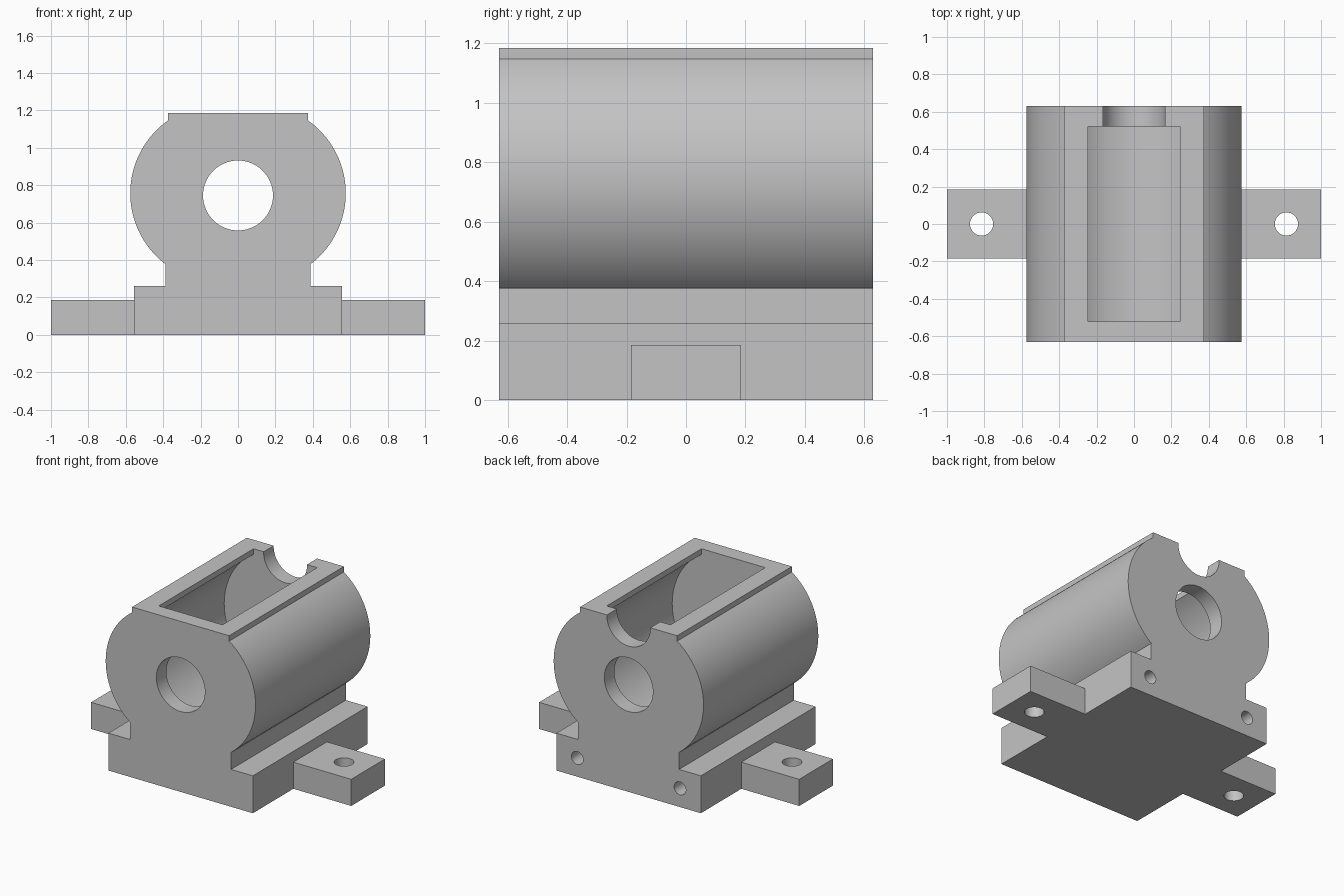
import bpy, bmesh
from math import sin, cos, asin, pi
from mathutils import Matrix, Vector

cube = bpy.data.objects.get("Cube")
if cube:
    bpy.data.objects.remove(cube, do_unlink=True)

grey = bpy.data.materials.new("machined grey")
grey.use_nodes = True
colour = (0.55, 0.55, 0.55, 1)
grey.diffuse_color = colour
grey.node_tree.nodes["Principled BSDF"].inputs["Base Color"].default_value = colour


def finish(name, bm):
    bmesh.ops.recalc_face_normals(bm, faces=bm.faces)
    mesh = bpy.data.meshes.new(name)
    bm.to_mesh(mesh)
    bm.free()
    mesh.materials.append(grey)
    obj = bpy.data.objects.new(name, mesh)
    bpy.context.collection.objects.link(obj)
    return obj


def extrude_profile(name, points, y0, y1):
    """Extrude an x-z outline along y."""
    bm = bmesh.new()
    face = bm.faces.new([bm.verts.new((x, y0, z)) for x, z in points])
    new = bmesh.ops.extrude_face_region(bm, geom=[face])["geom"]
    verts = [v for v in new if isinstance(v, bmesh.types.BMVert)]
    bmesh.ops.translate(bm, verts=verts, vec=(0, y1 - y0, 0))
    return finish(name, bm)


def cylinder(name, radius, start, end, segments=64):
    start, end = Vector(start), Vector(end)
    axis = end - start
    place = Matrix.Translation((start + end) / 2) @ axis.to_track_quat("Z", "Y").to_matrix().to_4x4()
    bm = bmesh.new()
    bmesh.ops.create_cone(bm, cap_ends=True, segments=segments, radius1=radius,
                          radius2=radius, depth=axis.length, matrix=place)
    return finish(name, bm)


def arc(cx, cz, r, a0, a1, n):
    return [(cx + r * cos(a0 + (a1 - a0) * i / n), cz + r * sin(a0 + (a1 - a0) * i / n))
            for i in range(n + 1)]


def cut(obj, cutter):
    cutter.hide_render = True
    mod = obj.modifiers.new("cut", "BOOLEAN")
    mod.operation, mod.solver, mod.object = "DIFFERENCE", "EXACT", cutter
    bpy.context.view_layer.objects.active = obj
    bpy.ops.object.modifier_apply(modifier=mod.name)
    bpy.data.objects.remove(cutter, do_unlink=True)


def smooth(obj):
    bpy.ops.object.select_all(action="DESELECT")
    obj.select_set(True)
    bpy.context.view_layer.objects.active = obj
    bpy.ops.object.shade_smooth_by_angle(angle=pi / 7)


# Housing: stepped foot, neck, rounded barrel and flat top pad
top, half_len = 1.185, 0.63
bulge = arc(0.1, 0.757, 0.476, -asin(0.38 / 0.476), asin(0.39 / 0.476), 40)
right = [(0.555, 0), (0.555, 0.26), (0.388, 0.26), (0.388, 0.376)] + bulge
right += [(0.373, 1.148), (0.373, top)]
outline = right + [(-x, z) for x, z in reversed(right)]
housing = extrude_profile("housing", outline, -half_len, half_len)

# Round chamber opening upwards through a rectangular slot
slot, bore_z, chamber_r = 0.245, 0.745, 0.47
lip = pi / 2 - asin(slot / chamber_r)
chamber = arc(0, bore_z, chamber_r, lip, -pi - lip, 96)
chamber += [(-slot, 1.3), (slot, 1.3)]
cut(housing, extrude_profile("chamber_cutter", chamber, -0.52, 0.52))

# Shaft bore through both end walls
cut(housing, cylinder("bore_cutter", 0.187, (0, -1, bore_z), (0, 1, bore_z)))

# Half-round notch in the top of the back wall
cut(housing, cylinder("notch_cutter", 0.167, (0, 0.4, top - 0.005), (0, 0.8, top - 0.005)))

# Blind screw holes in the back of the foot
for side in (-1, 1):
    x = side * 0.395
    cut(housing, cylinder("screw_cutter", 0.045, (x, 0.33, 0.13), (x, 0.8, 0.13), 32))
smooth(housing)

# Mounting ears with bolt holes
for side, label in ((1, "left"), (-1, "right")):
    a, b = side * 0.555, side * 1.0
    ear = extrude_profile(label + "_mounting_ear",
                          [(a, 0), (b, 0), (b, 0.185), (a, 0.185)], -0.185, 0.185)
    x = side * 0.815
    cut(ear, cylinder("bolt_cutter", 0.062, (x, 0, -0.2), (x, 0, 0.4), 48))
    smooth(ear)
